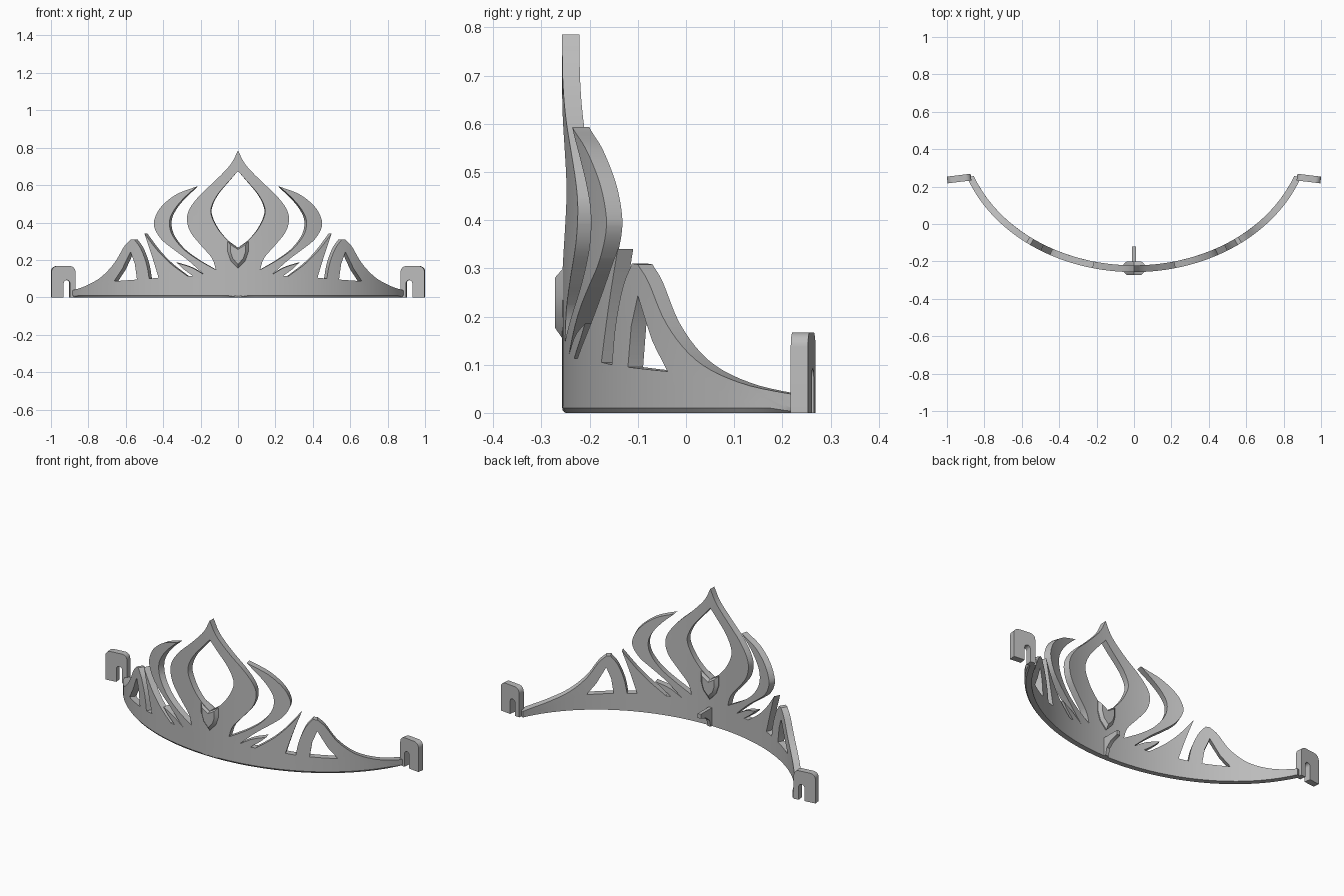
import bpy, bmesh, math
from mathutils import Vector, Matrix

cube = bpy.data.objects.get("Cube")
if cube:
    bpy.data.objects.remove(cube, do_unlink=True)

metal = bpy.data.materials.new("grey metal")
metal.use_nodes = True
GREY = (0.5, 0.5, 0.5, 1)
metal.diffuse_color = GREY
metal.node_tree.nodes["Principled BSDF"].inputs["Base Color"].default_value = GREY

THICK = 0.036
ARC_A, ARC_B, FRONT = 0.95, 0.77, -0.257


def finish(bm, name):
    """Turn a bmesh into a named, shaded object."""
    bmesh.ops.recalc_face_normals(bm, faces=bm.faces)
    mesh = bpy.data.meshes.new(name)
    bm.to_mesh(mesh)
    bm.free()
    mesh.materials.append(metal)
    obj = bpy.data.objects.new(name, mesh)
    bpy.context.collection.objects.link(obj)
    bpy.ops.object.select_all(action='DESELECT')
    obj.select_set(True)
    bpy.context.view_layer.objects.active = obj
    bpy.ops.object.shade_smooth_by_angle(angle=math.radians(30))
    return obj


def smooth(points, steps=5):
    """Smooth path through the points, without its last point."""
    p = [Vector(q) / 100 for q in points]
    if len(p) == 2:
        return p[:1]
    p = [2 * p[0] - p[1]] + p + [2 * p[-1] - p[-2]]
    path = []
    for a, b, c, d in zip(p, p[1:], p[2:], p[3:]):
        for i in range(steps):
            t = i / steps
            path.append(b + (c - a) * t / 2 + (2 * a - 5 * b + 4 * c - d) * t * t / 2
                        + (3 * b - a - 3 * c + d) * t ** 3 / 2)
    return path


def mirrored(half):
    """Close a half outline that starts and ends on the middle line."""
    return half + [Vector((-v.x, v.y)) for v in reversed(half) if v.x > 1e-5]


def arc(cx, cz, r, start, end, n=8):
    angles = [math.radians(start + (end - start) * i / n) for i in range(n + 1)]
    return [(cx + r * math.cos(a), cz + r * math.sin(a)) for a in angles]


def prism(points, depth):
    """Extrude an x-z profile along y, centred on y = 0."""
    bm = bmesh.new()
    face = bm.faces.new([bm.verts.new((x, -depth / 2, z)) for x, z in points])
    out = bmesh.ops.extrude_face_region(bm, geom=[face])
    for v in out["geom"]:
        if isinstance(v, bmesh.types.BMVert):
            v.co.y += depth
    return bm


# Right half of the band outline, in hundredths, corner to corner
edges = [
    # central flame
    [(0, 78.5), (4, 71), (12, 62.5), (20, 55), (25.5, 48), (27.3, 42), (25.5, 35),
     (20, 28), (14, 21), (11.8, 14.7)],
    # large wing
    [(11.8, 14.7), (22, 20.5), (30, 26.5), (35.5, 34), (36.6, 41), (34, 47), (29, 53), (22, 59.3)],
    [(22, 59.3), (33, 55), (41, 48.5), (44.6, 42), (44.6, 37), (41, 31), (35, 26), (27, 20), (18, 12)],
    # small spike
    [(18, 12), (25, 16), (32.8, 18.5)],
    [(32.8, 18.5), (29, 15), (24, 11.3)],
    # tall leaf
    [(24, 11.3), (27, 11.3)],
    [(27, 11.3), (36, 18), (43, 25), (50, 34)],
    [(50, 34), (46, 22), (42.5, 10.5)],
    [(42.5, 10.5), (47.5, 10)],
    # side peak sweeping down to the end
    [(47.5, 10), (49, 18), (52, 26), (55.5, 31)],
    [(55.5, 31), (57.5, 30.8)],
    [(57.5, 30.8), (61, 27), (66, 18.5), (73, 11), (81, 6.3), (89, 3.5)],
    [(89, 3.5), (89, 0)],
]
outline = [p for e in edges for p in smooth(e)] + [Vector((0.89, 0)), Vector((0, 0))]
eye = smooth([(0, 67.5), (4, 63), (10.5, 55.5), (14, 49), (14.3, 44), (11, 37), (6, 31), (0, 26.5)])
eye.append(Vector((0, 0.265)))
side_hole = [Vector(p) / 100 for p in ((57.5, 24.3), (55.2, 18), (54, 9.5), (66.3, 8.6), (62, 15))]
loops = [mirrored(outline), mirrored(eye), side_hole, [Vector((-p.x, p.y)) for p in side_hole]]

# Flat filled sheet, sliced so that it can bend
bm = bmesh.new()
for loop in loops:
    verts = [bm.verts.new((p.x, 0, p.y)) for p in loop]
    for a, b in zip(verts, verts[1:] + verts[:1]):
        bm.edges.new((a, b))
bmesh.ops.triangle_fill(bm, edges=bm.edges[:], use_beauty=True, normal=(0, -1, 0))
cuts = [((i * 0.03, 0, 0), (1, 0, 0)) for i in range(-29, 30)] + [((0, 0, 0.01), (0, 0, 1))]
for co, no in cuts:
    bmesh.ops.bisect_plane(bm, geom=bm.verts[:] + bm.edges[:] + bm.faces[:],
                           dist=1e-5, plane_co=co, plane_no=no)

# Thicken and bend along the arc, easing the lower front edge
out = bmesh.ops.extrude_face_region(bm, geom=bm.faces[:])
back = {g for g in out["geom"] if isinstance(g, bmesh.types.BMVert)}
for v in bm.verts:
    x = v.co.x
    root = math.sqrt(1 - (x / ARC_A) ** 2)
    slope = ARC_B * x / (ARC_A ** 2 * root)
    inward = Vector((-slope, 1, 0)).normalized()
    depth = THICK if v in back else (0.007 if v.co.z < 0.004 else 0)
    v.co = Vector((x, FRONT + ARC_B * (1 - root), v.co.z)) + inward * depth
finish(bm, "tiara_band")

# Slotted end clips
for side, name in ((1, "left_clip"), (-1, "right_clip")):
    half, top, r, slot, shift = 0.064, 0.167, 0.03, 0.017, -0.018
    profile = [(-half, 0)] + arc(r - half, top - r, r, 180, 90) + arc(half - r, top - r, r, 90, 0)
    profile += [(half, 0), (shift + slot, 0)] + arc(shift, 0.075, slot, 0, 180) + [(shift - slot, 0)]
    bm = prism([(x * side, z) for x, z in profile], THICK)
    bm.transform(Matrix.Translation((0.935 * side, 0.243, 0))
                 @ Matrix.Rotation(math.radians(-7 * side), 4, 'Z'))
    finish(bm, name)

# Faceted shield gem set through the band
shield = mirrored([Vector(p) / 100 for p in ((0, 26.5), (5.6, 30), (5.6, 24.5), (4, 19.5), (0, 15.2))])
bm = bmesh.new()
rings = []
for y, scale in ((-0.272, 0.7), (-0.255, 1), (-0.215, 1), (-0.2, 0.7)):
    rings.append([bm.verts.new((p.x * scale, y, 0.235 + (p.y - 0.235) * scale)) for p in shield])
for lower, upper in zip(rings, rings[1:]):
    for i in range(len(lower)):
        j = (i + 1) % len(lower)
        bm.faces.new((lower[i], lower[j], upper[j], upper[i]))
bm.faces.new(rings[0])
bm.faces.new(rings[-1])
finish(bm, "shield_gem")

# Small bracket behind the middle of the band
bracket = [(-0.24, 0), (-0.21, 0), (-0.2, 0.04), (-0.17, 0.065), (-0.12, 0.08), (-0.12, 0.105), (-0.24, 0.105)]
bm = prism(bracket, 0.02)
bm.transform(Matrix.Rotation(math.radians(90), 4, 'Z'))
finish(bm, "back_bracket")
